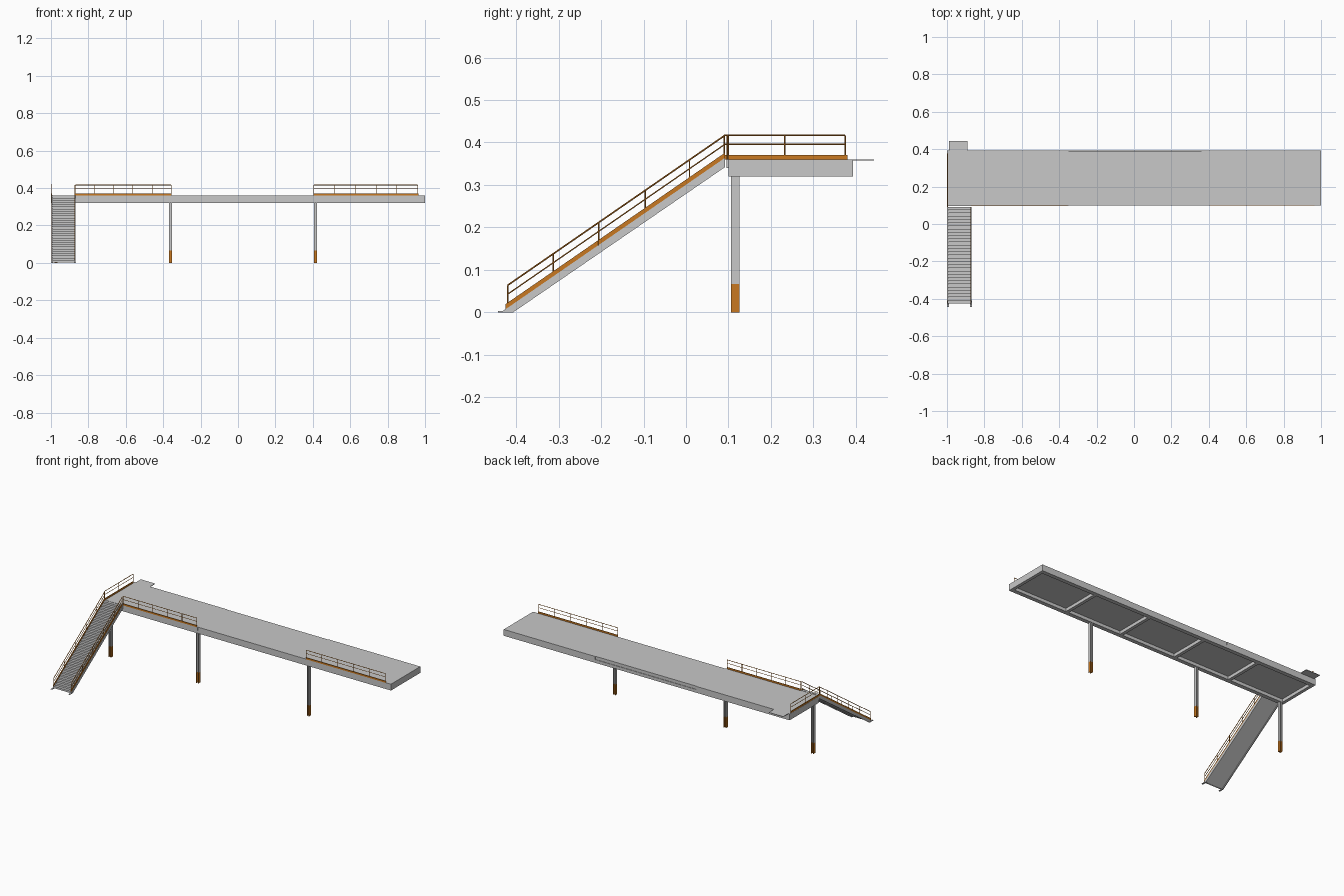
import bpy, bmesh
from mathutils import Vector

if "Cube" in bpy.data.objects:
    bpy.data.objects.remove(bpy.data.objects["Cube"])


def material(name, rgb):
    m = bpy.data.materials.new(name)
    m.use_nodes = True
    m.diffuse_color = (*rgb, 1)
    m.node_tree.nodes["Principled BSDF"].inputs["Base Color"].default_value = (*rgb, 1)
    return m


GREY = material("light grey steel", (0.58, 0.58, 0.58))
ORANGE = material("safety orange", (0.58, 0.19, 0.015))


def finish(bm, name, mat):
    bmesh.ops.recalc_face_normals(bm, faces=bm.faces)
    mesh = bpy.data.meshes.new(name)
    bm.to_mesh(mesh)
    bm.free()
    mesh.materials.append(mat)
    ob = bpy.data.objects.new(name, mesh)
    bpy.context.collection.objects.link(ob)
    return ob


def add_box(bm, x, y, z):
    verts = bmesh.ops.create_cube(bm, size=1)["verts"]
    for v in verts:
        v.co = [r[0] if c < 0 else r[1] for c, r in zip(v.co, (x, y, z))]


def box(name, x, y, z, mat=GREY):
    bm = bmesh.new()
    add_box(bm, x, y, z)
    return finish(bm, name, mat)


def side_profile(name, points, x0, x1, mat=GREY):
    """Extrude a (y, z) outline from x0 to x1."""
    bm = bmesh.new()
    face = bm.faces.new([bm.verts.new((x0, y, z)) for y, z in points])
    new = bmesh.ops.extrude_face_region(bm, geom=[face])["geom"]
    for v in new:
        if isinstance(v, bmesh.types.BMVert):
            v.co.x = x1
    return finish(bm, name, mat)


def add_bar(bm, a, b, r=0.0019):
    a, b = Vector(a), Vector(b)
    d = b - a
    new = bmesh.ops.create_cone(bm, cap_ends=True, segments=6, radius1=r, radius2=r, depth=d.length)
    m = d.to_track_quat("Z", "Y").to_matrix().to_4x4()
    m.translation = (a + b) / 2
    bmesh.ops.transform(bm, matrix=m, verts=new["verts"])


def railing(name, start, end, stations):
    """Posts at fractions of the run, with a top rail and a middle rail."""
    bm = bmesh.new()
    a, b = Vector(start), Vector(end)
    top, mid = Vector((0, 0, 0.057)), Vector((0, 0, 0.036))
    add_bar(bm, a + top, b + top)
    add_bar(bm, a + mid, b + mid, 0.0015)
    for t in stations:
        p = a.lerp(b, t)
        add_bar(bm, p, p + top, 0.0015)
    return finish(bm, name, ORANGE)


TOP, MID, LOW = 0.36, 0.34, 0.32
FRONT, BACK = 0.1, 0.393

# Deck slabs
box("deck_right", (-1, -0.35), (0.095, BACK), (MID, TOP))
box("deck_middle", (-0.35, 0.36), (FRONT, 0.39), (MID, TOP))
box("deck_left", (0.36, 1), (FRONT, BACK), (MID, TOP))
box("rear_tab", (-0.99, -0.89), (BACK, 0.443), (TOP - 0.003, TOP))

# Frame below the deck
box("front_beam", (-1, 1), (FRONT, FRONT + 0.026), (LOW, MID))
box("back_beam", (-1, 1), (BACK - 0.026, BACK), (LOW, MID))
bm = bmesh.new()
for i in range(6):
    x = -0.99 + i * 0.396
    add_box(bm, (x - 0.01, x + 0.01), (FRONT + 0.026, BACK - 0.026), (LOW, MID))
finish(bm, "cross_beams", GREY)

# Columns with H section and painted feet
for n, x in enumerate((-0.972, -0.36, 0.415)):
    for part, z, mat in (("foot", (0, 0.067), ORANGE), ("column", (0.067, LOW), GREY)):
        bm = bmesh.new()
        for s in (-1, 1):
            e = x + s * 0.008
            add_box(bm, sorted((e, e - s * 0.003)), (0.106, 0.126), z)
        add_box(bm, (x - 0.005, x + 0.005), (0.114, 0.118), z)
        finish(bm, f"{part}_{n + 1}", mat)

# Deck railings and toe boards
fifths = [i / 5 for i in range(6)]
railing("front_railing_right", (-0.87, 0.097, TOP), (-0.357, 0.097, TOP), fifths)
box("front_toe_board_right", (-0.87, -0.357), (0.095, 0.098), (TOP, TOP + 0.011), ORANGE)
railing("front_railing_left", (0.406, 0.1, TOP), (0.96, 0.1, TOP), fifths)
box("front_toe_board_left", (0.406, 0.965), (0.098, 0.101), (TOP, TOP + 0.011), ORANGE)
railing("end_railing", (-0.997, 0.09, TOP), (-0.997, 0.375, TOP), (0, 0.5, 1))
box("end_toe_board", (-0.999, -0.996), (0.09, 0.38), (TOP, TOP + 0.011), ORANGE)

# Staircase
Y0, Y1, SLOPE = -0.425, 0.092, 0.69
XL, XR = -0.995, -0.872


def line(y):
    return TOP + SLOPE * (y - Y1)


steps = 30
run = (Y1 - Y0) / steps
outline = []
for i in range(steps):
    y = Y0 + i * run
    outline += [(y, line(y)), (y, line(y + run))]
outline += [(Y1, TOP), (Y1, TOP - 0.012), (Y0 + 0.012, line(Y0))]
side_profile("stair_treads", outline, XL, XR)

for side, x in (("right", XL), ("left", XR)):
    side_profile(f"stringer_{side}",
                 [(Y0 - 0.012, 0), (Y0 + 0.018, 0), (Y1, TOP - 0.018), (Y1, TOP + 0.004),
                  (Y0, line(Y0) + 0.004)], x - 0.003, x + 0.003)
    side_profile(f"stair_toe_board_{side}",
                 [(Y0, line(Y0) + 0.004), (Y1, TOP + 0.004), (Y1, TOP + 0.016),
                  (Y0, line(Y0) + 0.016)], x - 0.003, x + 0.001, ORANGE)
    railing(f"stair_railing_{side}", (x, -0.42, line(-0.42)), (x, 0.09, line(0.09)),
            (0, 0.21, 0.42, 0.635, 0.84, 1))
    box(f"stair_foot_{side}", (x - 0.005, x + 0.005), (-0.443, -0.41), (0, 0.003))
